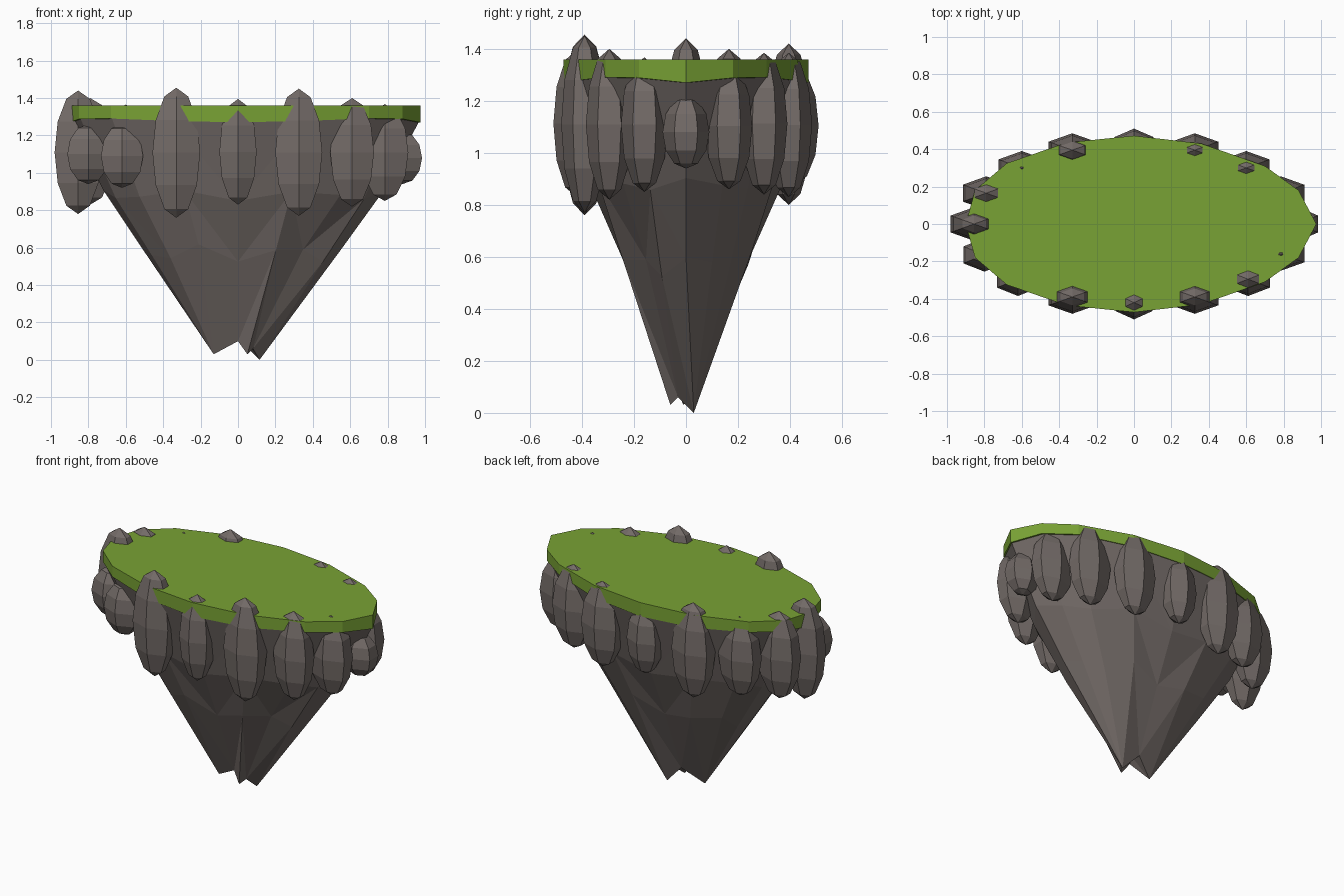
import bpy, bmesh, math
from mathutils import Vector

cube = bpy.data.objects.get("Cube")
if cube:
    bpy.data.objects.remove(cube, do_unlink=True)


def material(name, rgb):
    m = bpy.data.materials.new(name)
    m.use_nodes = True
    m.diffuse_color = (*rgb, 1)
    m.node_tree.nodes["Principled BSDF"].inputs["Base Color"].default_value = (*rgb, 1)
    return m


grass = material("grass green", (0.19, 0.36, 0.035))
stone = material("warm grey stone", (0.17, 0.145, 0.135))


def finish(bm, name, mat):
    bmesh.ops.remove_doubles(bm, verts=bm.verts, dist=0.0005)
    bmesh.ops.recalc_face_normals(bm, faces=bm.faces)
    me = bpy.data.meshes.new(name)
    bm.to_mesh(me)
    bm.free()
    me.materials.append(mat)
    ob = bpy.data.objects.new(name, me)
    bpy.context.collection.objects.link(ob)
    return ob


def loft(bm, rings):
    """Join equal rings of points with quads split into triangles."""
    rows = [[bm.verts.new(p) for p in r] for r in rings]
    n = len(rows[0])
    for a, b in zip(rows, rows[1:]):
        for i in range(n):
            j = (i + 1) % n
            if i % 2:
                bm.faces.new((a[i], a[j], b[j]))
                bm.faces.new((a[i], b[j], b[i]))
            else:
                bm.faces.new((a[i], a[j], b[i]))
                bm.faces.new((a[j], b[j], b[i]))
    return rows


# Island outline: back half mirrored to the front, counter-clockwise from +x
half = [(0.975, 0), (0.88, 0.18), (0.70, 0.31), (0.36, 0.43), (0, 0.472),
        (-0.36, 0.435), (-0.68, 0.325), (-0.85, 0.18), (-0.90, 0)]
outline = half + [(x, -y) for x, y in half[-2:0:-1]]
N = len(outline)
hem = [1.27 + 0.03 * abs(math.sin(i * math.pi / 4)) * abs(x) for i, (x, y) in enumerate(outline)]

# Grass slab with a wavy lower edge
bm = bmesh.new()
rows = loft(bm, [[(x, y, 1.36) for x, y in outline],
                 [(x, y, z) for (x, y), z in zip(outline, hem)]])
bm.faces.new(rows[0])
bm.faces.new(rows[1][::-1])
finish(bm, "grass_top", grass)

# Rock underside: rings narrow downward, then gather into three spikes
right_tip, left_tip, front_tip = (0.115, 0.03, 0), (-0.13, -0.01, 0.03), (0.05, -0.06, 0.03)
back_notch, left_notch, right_notch = (0, 0.05, 0.12), (0, -0.04, 0.10), (0.08, -0.03, 0.06)
feet = ([right_tip] * 4 + [back_notch] + [left_tip] * 6 + [left_tip, left_notch]
        + [front_tip, right_notch, right_tip])
grooves = {4, 12, 14}


def ring(z, scale, wobble):
    pts = []
    for i, (x, y) in enumerate(outline):
        dz = wobble * math.sin(i * 2.4 + z)
        s = scale + dz * 0.75
        if i in grooves and z < 0.7:
            s *= 0.88
        pts.append((x * s, y * s, z + dz))
    return pts


bm = bmesh.new()
upper = [(x * 0.99, y * 0.99, z) for (x, y), z in zip(outline, hem)]
rows = loft(bm, [upper, ring(0.88, 0.78, 0.03), ring(0.57, 0.55, 0.05), feet])
bm.faces.new(rows[0])
hub = bm.verts.new((0.02, 0, 0.13))
for i in range(N):
    if feet[i] != feet[(i + 1) % N]:
        bm.faces.new((rows[3][i], rows[3][(i + 1) % N], hub))
finish(bm, "rock_underside", stone)

# Rim boulders: x, y, bottom, top, half width
boulders = [
    (-0.855, 0, 0.78, 1.44, 0.145), (0.88, 0, 0.94, 1.22, 0.12),
    (-0.33, -0.39, 0.76, 1.455, 0.147), (0, -0.42, 0.83, 1.395, 0.115),
    (0.325, -0.39, 0.77, 1.45, 0.145), (0.61, -0.295, 0.82, 1.40, 0.135),
    (0.785, -0.16, 0.85, 1.367, 0.145), (-0.62, -0.295, 0.92, 1.26, 0.13),
    (-0.80, -0.165, 0.94, 1.26, 0.13),
    (-0.33, 0.395, 0.80, 1.42, 0.147), (0, 0.42, 0.88, 1.33, 0.12),
    (0.325, 0.395, 0.83, 1.385, 0.145), (0.60, 0.30, 0.84, 1.385, 0.145),
    (0.785, 0.165, 0.86, 1.345, 0.145), (-0.60, 0.30, 0.85, 1.365, 0.145),
    (-0.79, 0.165, 0.83, 1.40, 0.145),
]
for k, (x, y, low, high, w) in enumerate(boulders):
    bm = bmesh.new()
    bmesh.ops.create_uvsphere(bm, u_segments=6, v_segments=6, radius=1)
    for v in bm.verts:
        # hexagonal plan with points toward left and right
        v.co = Vector((x + v.co.x * w, y + v.co.y * 0.09,
                       (low + high) / 2 + v.co.z * (high - low) / 2))
    finish(bm, f"rim_boulder_{k + 1}", stone)
